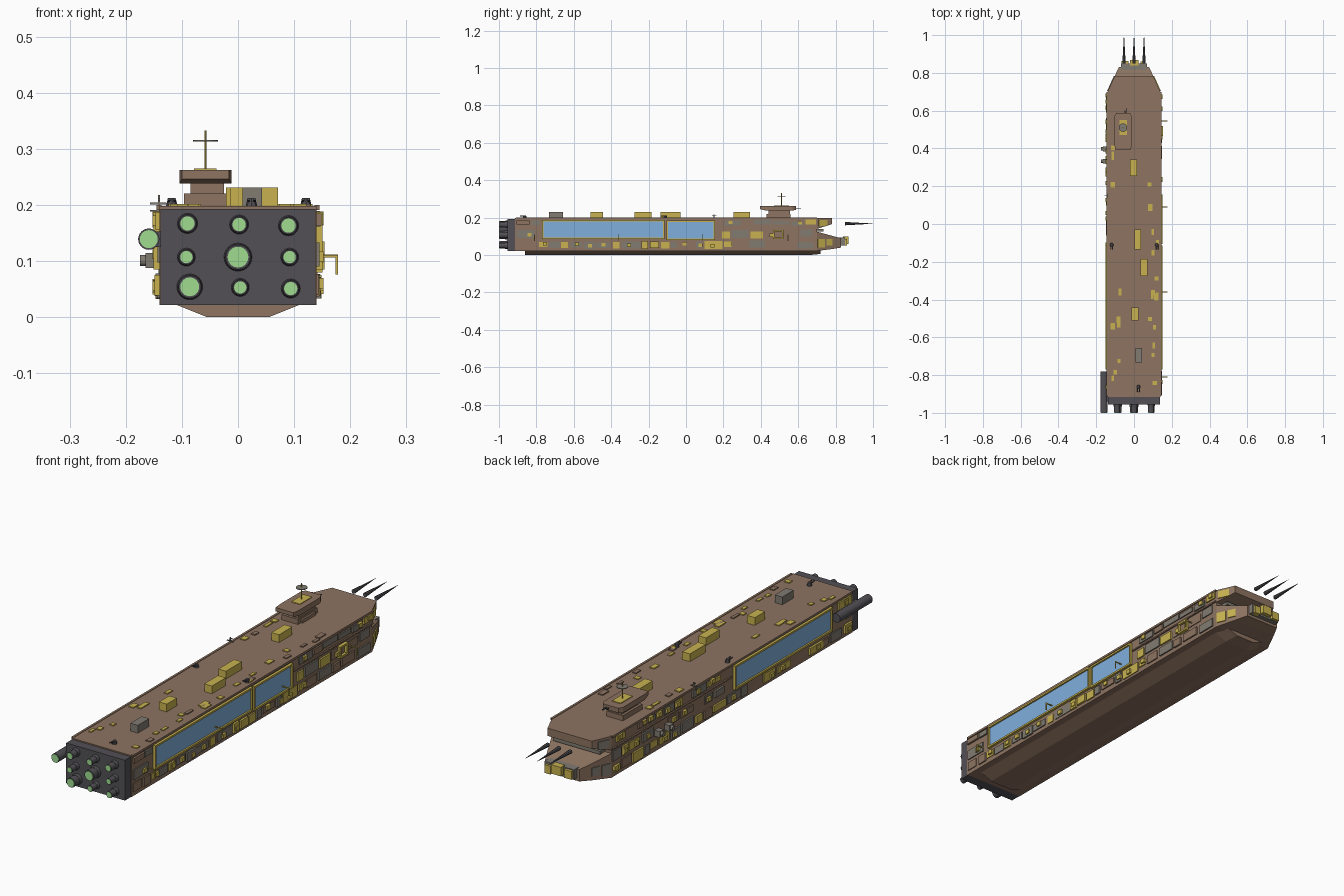
import bpy, bmesh, math, random
from mathutils import Matrix, Vector

if "Cube" in bpy.data.objects:
    bpy.data.objects.remove(bpy.data.objects["Cube"])

random.seed(7)


def mat(name, r, g, b):
    m = bpy.data.materials.new(name)
    m.diffuse_color = (r, g, b, 1)
    m.use_nodes = True
    m.node_tree.nodes["Principled BSDF"].inputs["Base Color"].default_value = m.diffuse_color
    return m


BROWN = mat("rust_brown", .27, .175, .12)
YELLOW = mat("worn_yellow", .58, .45, .08)
GREY = mat("panel_grey", .22, .20, .17)
DARK = mat("engine_dark", .085, .08, .09)
GREEN = mat("thruster_glow", .35, .72, .28)
BLUE = mat("window_blue", .22, .43, .72)


def finish(name, bm, material):
    bmesh.ops.recalc_face_normals(bm, faces=bm.faces)
    me = bpy.data.meshes.new(name)
    bm.to_mesh(me)
    bm.free()
    ob = bpy.data.objects.new(name, me)
    bpy.context.collection.objects.link(ob)
    me.materials.append(material)
    return ob


def boxes(name, items, material):
    """Each item is x0, x1, y0, y1, z0, z1."""
    bm = bmesh.new()
    for x0, x1, y0, y1, z0, z1 in items:
        m = Matrix.Translation(((x0 + x1) / 2, (y0 + y1) / 2, (z0 + z1) / 2)) @ \
            Matrix.Diagonal((x1 - x0, y1 - y0, z1 - z0, 1))
        bmesh.ops.create_cube(bm, size=1, matrix=m)
    return finish(name, bm, material)


def loft(name, sections, material):
    """Sections along y: y, bottom half width, top half width, z0, z1."""
    bm = bmesh.new()
    rings = [[bm.verts.new(c) for c in ((-b, y, z0), (b, y, z0), (t, y, z1), (-t, y, z1))]
             for y, b, t, z0, z1 in sections]
    for r, s in zip(rings, rings[1:]):
        for i in range(4):
            bm.faces.new((r[i], r[(i + 1) % 4], s[(i + 1) % 4], s[i]))
    bm.faces.new(rings[0])
    bm.faces.new(rings[-1])
    return finish(name, bm, material)


def rods(name, items, material, sides=16):
    """Each item is start, end, start radius, end radius."""
    bm = bmesh.new()
    for a, b, r0, r1 in items:
        a, b = Vector(a), Vector(b)
        d = b - a
        m = Matrix.Translation((a + b) / 2) @ d.to_track_quat('Z', 'Y').to_matrix().to_4x4()
        bmesh.ops.create_cone(bm, cap_ends=True, segments=sides, radius1=r0,
                              radius2=r1, depth=d.length, matrix=m)
    return finish(name, bm, material)


def side_box(s, x0, x1, *rest):
    return (min(s * x0, s * x1), max(s * x0, s * x1), *rest)


# Main hull, split bow jaws and keel
loft("main_hull", [(-.915, .14, .14, .022, .198), (.70, .14, .14, .022, .198)], BROWN)
loft("upper_jaw", [(.70, .14, .14, .14, .198), (.78, .104, .104, .165, .198)], BROWN)
loft("lower_jaw", [(.70, .14, .14, .022, .125), (.78, .104, .104, .032, .103),
                   (.83, .08, .08, .04, .09)], BROWN)
loft("keel", [(-.86, .055, .115, 0, .024), (.66, .055, .115, 0, .024),
              (.72, .045, .09, .006, .024)], BROWN)
boxes("mouth_slot", [(-.11, .11, .69, .735, .126, .14)], GREY)
boxes("snout_block", [(-.07, .07, .81, .85, .052, .094)], GREY)
boxes("snout_plates", [(-.065, -.03, .84, .862, .055, .09), (-.02, .025, .84, .868, .06, .098),
                       (.035, .062, .84, .86, .05, .085)], YELLOW)
rods("bow_spikes", [((x, .85, .168), (x, 1, .168), .009, .0005) for x in (-.053, 0, .053)], DARK, 8)

# Engine block, thrusters and side booster
boxes("engine_block", [(-.138, .138, -.955, -.91, .022, .193)], DARK)
NOZZLES = [(-.09, .167, .015), (.002, .165, .014), (.09, .163, .015), (-.092, .107, .013),
           (0, .107, .022), (.092, .107, .013), (-.086, .054, .02), (.004, .053, .013), (.094, .051, .014)]
rods("thrusters", [((x, -.95, z), (x, -.998, z), r, r) for x, z, r in NOZZLES], DARK, 24)
rods("thruster_rims", [((x, -.955, z), (x, -.968, z), r + .003, r + .001) for x, z, r in NOZZLES], DARK, 24)
rods("thruster_glows", [((x, -.99, z), (x, -1, z), r * .84, r * .84) for x, z, r in NOZZLES], GREEN, 24)
rods("side_booster", [((-.159, -.998, .139), (-.159, -.78, .139), .019, .019)], DARK, 24)
rods("booster_glow", [((-.159, -.99, .139), (-.159, -1, .139), .016, .016)], GREEN, 24)
boxes("booster_mount", [(-.15, -.135, -.94, -.82, .125, .153)], DARK)

# Hangar windows with frames
WINDOWS = [(1, -.77, -.115, .085, .187), (1, -.105, .155, .08, .184), (-1, -.77, -.115, .085, .187)]
frames, panes = [], []
for s, y0, y1, z0, z1 in WINDOWS:
    t = .008
    panes.append(side_box(s, .138, .144, y0 + t, y1 - t, z0 + t, z1 - t))
    for r in ((y0, y1, z0, z0 + t), (y0, y1, z1 - t, z1), (y0, y0 + t, z0, z1), (y1 - t, y1, z0, z1)):
        frames.append(side_box(s, .138, .151, *r))
for r in ((.465, .52, .085, .093), (.465, .52, .127, .135), (.465, .473, .085, .135), (.512, .52, .085, .135)):
    frames.append(side_box(1, .138, .154, *r))
boxes("window_frames", frames, YELLOW)
boxes("window_panes", panes, BLUE)

# Patchwork side panels in three rows, skipping the windows
patches = {"yellow": [], "grey": [], "brown": []}
for s in (1, -1):
    for z0, z1 in ((.032, .078), (.088, .136), (.152, .19)):
        y = -.905
        while y < .66:
            w = min(random.uniform(.03, .1), .695 - y)
            hit = z1 > .08 and any(ws == s and y < b + .005 and y + w > a - .005 for ws, a, b, _, _ in WINDOWS)
            if not hit and random.random() < .88:
                lo = z0 + random.uniform(0, .012)
                hi = z1 - random.uniform(0, .012)
                kind = random.choice(("yellow", "grey", "grey", "yellow", "brown"))
                patches[kind].append(side_box(s, .136, random.uniform(.143, .149), y, y + w, lo, hi))
                if random.random() < .5:
                    c = y + w * random.uniform(.2, .6)
                    patches["yellow"].append(side_box(s, .136, .152, c, c + .022, lo + .008, lo + .026))
            y += w + random.uniform(.004, .018)

# Low deck patches
for i in range(34):
    x = random.choice((random.uniform(.08, .128), random.uniform(-.115, -.07), random.uniform(.1, .13)))
    y = random.uniform(-.9, .42)
    w, l = random.uniform(.006, .012), random.uniform(.01, .022)
    patches["yellow" if i % 4 else "brown"].append((x - w, x + w, y - l, y + l, .19, .202))
boxes("yellow_panels", patches["yellow"], YELLOW)
boxes("grey_panels", patches["grey"], GREY)
boxes("brown_panels", patches["brown"], BROWN)

# Angled panels on the bow cheeks, following the taper
for s in (1, -1):
    cheek = []
    for u0, u1, z0, z1 in ((.004, .045, .04, .085), (.055, .09, .05, .085), (.01, .06, .155, .188)):
        cheek.append((-.004, .004, u0, u1, z0, z1))
    ob = boxes("bow_cheek_panels", cheek, YELLOW if s > 0 else GREY)
    ob.location = (s * .14, .70, 0)
    ob.rotation_euler.z = s * math.atan2(.036, .08)

# Long side rails
rails = [side_box(s, .136, .1455, -.91, .70, .191, .2) for s in (1, -1)]
rails += [side_box(1, .136, .146, .16, .70, .141, .147), side_box(-1, .136, .146, -.1, .70, .141, .147)]
boxes("side_rails", rails, BROWN)

# Cargo blocks on the deck
boxes("deck_cargo", [(x - .018, x + .018, y - l, y + l, .19, .231) for x, y, l in
                     ((-.003, .298, .044), (.02, -.082, .053), (.053, -.23, .046), (.005, -.477, .034))], YELLOW)
boxes("deck_vent", [(.008, .043, -.733, -.657, .19, .231)], GREY)

# Command tower, antenna and dish
boxes("tower_base", [(-.096, -.02, .43, .56, .19, .22), (-.085, -.025, .44, .555, .22, .243),
                     (-.072, -.012, .45, .54, .195, .212)], BROWN)
loft_tower = loft("tower_bridge", [(.395, .042, .042, .246, .262), (.425, .046, .046, .238, .262),
                                   (.57, .046, .046, .238, .262), (.588, .036, .036, .242, .262)], BROWN)
loft_tower.location.x = -.058
boxes("tower_cap", [(-.078, -.038, .47, .55, .26, .265)], YELLOW)
boxes("tower_probes", [(-.04, -.036, .58, .615, .248, .252), (-.05, -.046, .58, .602, .248, .252)], DARK)
rods("tower_mast", [((-.058, .51, .26), (-.058, .51, .333), .002, .002)], YELLOW, 8)
rods("tower_dish", [((-.058, .51, .313), (-.058, .51, .316), .022, .022)], GREY, 20)

# Twin barrel deck turrets
guns, bases = [], []
for x, y in ((-.118, -.11), (.121, -.11), (.024, -.862)):
    bases.append(((x, y, .195), (x, y, .212), .011, .007))
    for dx in (-.005, .005):
        guns.append(((x + dx, y, .207), (x + dx, y - .026, .21), .0025, .0025))
rods("turret_bases", bases, DARK, 8)
rods("turret_barrels", guns, DARK, 8)

# Docking ports on the left side
boxes("port_pods", [(-.165, -.138, y - .013, y + .013, .088, .114) for y in (.332, .398)], GREY)
rods("port_caps", [((-.16, y, .101), (-.175, y, .101), .010, .010) for y in (.332, .398)], GREY, 12)

# Whip antennas on the sides
whips = []
for y, z in ((-.81, .108), (-.36, .11), (.09, .11), (.545, .108)):
    whips.append((.14, .178, y - .002, y + .002, z - .002, z + .002))
    whips.append((.174, .178, y - .002, y + .002, z - .032, z + .002))
boxes("right_whips", whips, YELLOW)
boxes("left_mast", [(-.143, -.139, .148, .152, .17, .218), (-.157, -.127, .148, .152, .201, .204),
                    (-.157, -.138, .148, .152, .188, .191), (-.143, -.139, .138, .162, .208, .211)], GREY)
